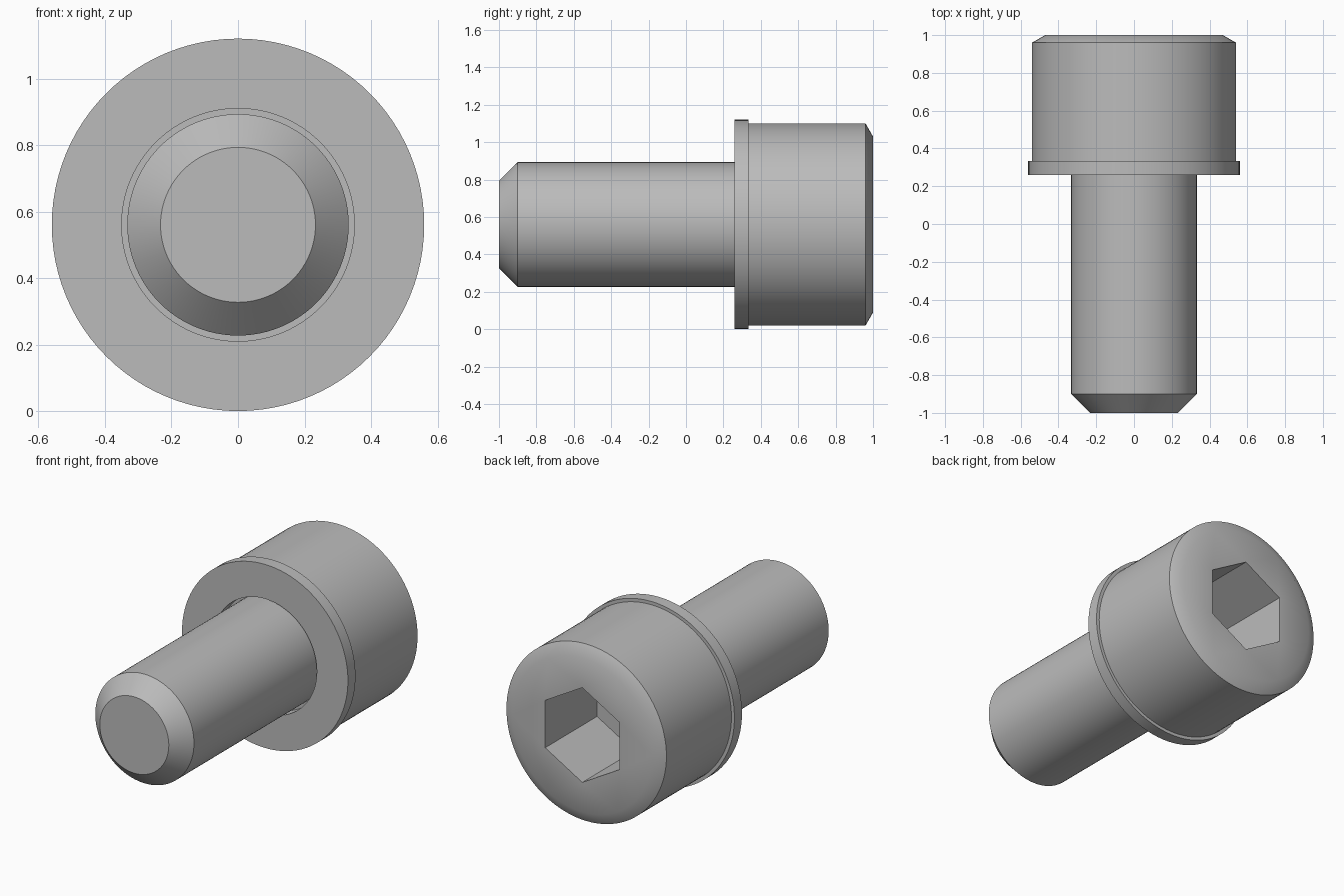
import bpy, bmesh, math

if "Cube" in bpy.data.objects:
    bpy.data.objects.remove(bpy.data.objects["Cube"], do_unlink=True)

SEG = 96          # sides of every round part
AXIS_Z = 0.56     # height of the bolt's axis
HEX_R = 0.289     # socket corner radius

steel = bpy.data.materials.new("grey steel")
steel.use_nodes = True
steel.diffuse_color = (0.5, 0.5, 0.5, 1)
steel.node_tree.nodes["Principled BSDF"].inputs["Base Color"].default_value = (0.5, 0.5, 0.5, 1)


def ring(bm, radius, y, sides=SEG):
    """Circle of vertices around the y axis, starting at the top."""
    turn = math.tau / sides
    return [bm.verts.new((radius * math.sin(i * turn), y, radius * math.cos(i * turn)))
            for i in range(sides)]


def bridge(bm, a, b):
    for i in range(len(a)):
        j = (i + 1) % len(a)
        bm.faces.new((a[i], a[j], b[j], b[i]))


def lathe(bm, profile, closed=False):
    rings = [ring(bm, r, y) for r, y in profile]
    for a, b in zip(rings, rings[1:]):
        bridge(bm, a, b)
    if closed:
        bridge(bm, rings[-1], rings[0])
    return rings


def finish(bm, name):
    bmesh.ops.recalc_face_normals(bm, faces=bm.faces)
    mesh = bpy.data.meshes.new(name)
    bm.to_mesh(mesh)
    bm.free()
    mesh.materials.append(steel)
    obj = bpy.data.objects.new(name, mesh)
    obj.location.z = AXIS_Z
    bpy.context.collection.objects.link(obj)
    bpy.ops.object.select_all(action='DESELECT')
    obj.select_set(True)
    bpy.context.view_layer.objects.active = obj
    bpy.ops.object.shade_smooth_by_angle(angle=math.radians(32))


# Bolt: chamfered shank and head in one turned profile
bm = bmesh.new()
rings = lathe(bm, [(0.233, -1), (0.333, -0.9), (0.333, 0.333),
                   (0.54, 0.333), (0.54, 0.96), (0.47, 1)])
bm.faces.new(rings[0])
rim = rings[-1]

# Hexagonal socket: walls and floor
mouth = ring(bm, HEX_R, 1, 6)
floor = ring(bm, HEX_R, 0.5, 6)
bridge(bm, mouth, floor)
bm.faces.new(floor)

# Head face: a fan at each socket corner, a triangle on each socket side
step = SEG // 6
for k, corner in enumerate(mouth):
    middle = k * step
    for i in range(middle - step // 2, middle + step // 2):
        bm.faces.new((corner, rim[i % SEG], rim[(i + 1) % SEG]))
    bm.faces.new((corner, mouth[(k + 1) % 6], rim[(middle + step // 2) % SEG]))
finish(bm, "socket_bolt")

# Washer: flat ring with a little clearance around the shank
bm = bmesh.new()
lathe(bm, [(0.35, 0.26), (0.56, 0.26), (0.56, 0.333), (0.35, 0.333)], closed=True)
finish(bm, "washer")
